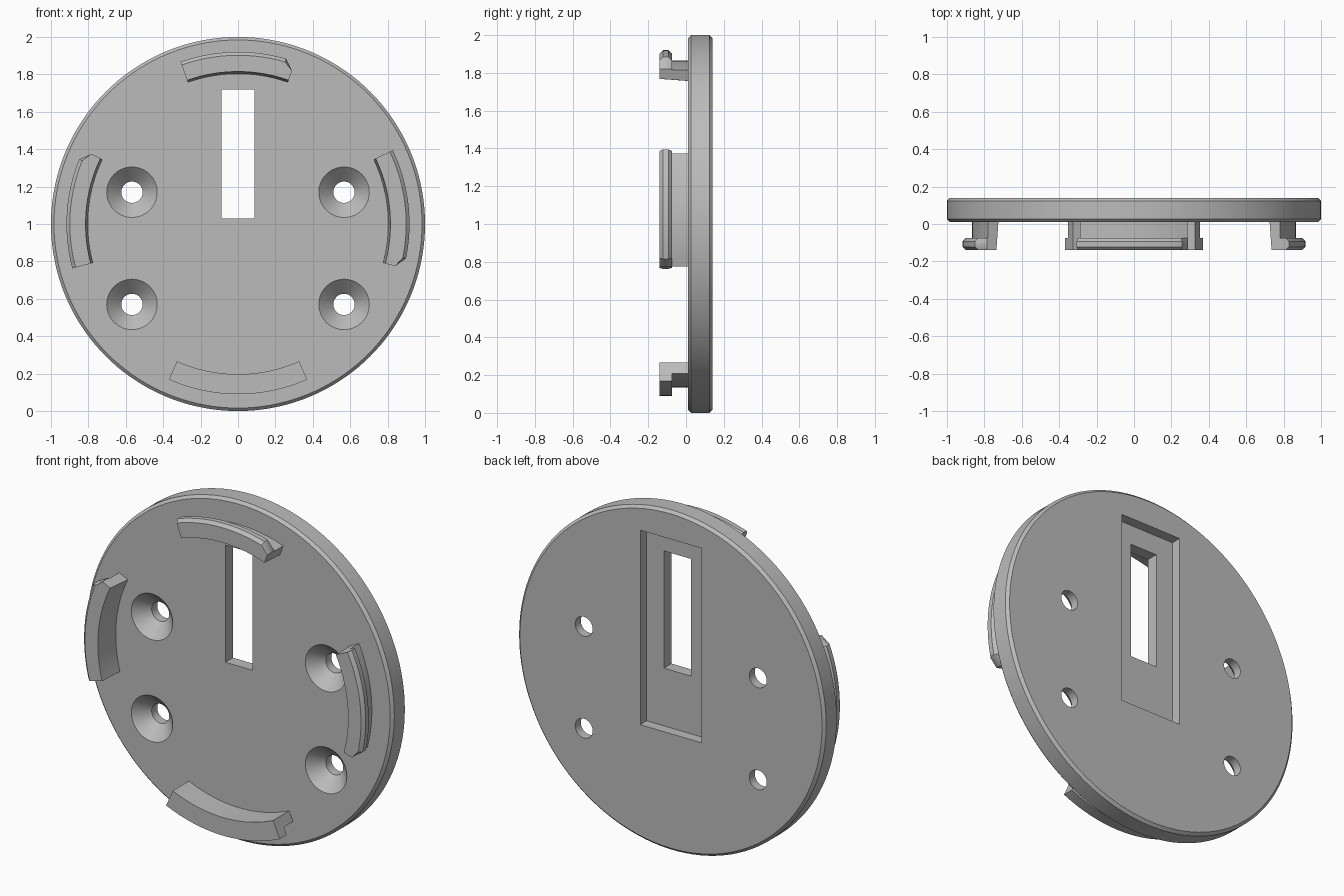
import bpy, bmesh
from math import sin, cos, radians, pi

if "Cube" in bpy.data.objects:
    bpy.data.objects.remove(bpy.data.objects["Cube"], do_unlink=True)

grey = bpy.data.materials.new("plain grey")
grey.use_nodes = True
colour = (0.5, 0.5, 0.5, 1)
grey.diffuse_color = colour
grey.node_tree.nodes["Principled BSDF"].inputs["Base Color"].default_value = colour

CENTRE_Z = 1.0
FRONT, BACK = 0.01, 0.14


def loft(name, sections):
    """Skin closed sections of equal point count and cap both ends."""
    bm = bmesh.new()
    rings = [[bm.verts.new(p) for p in s] for s in sections]
    n = len(rings[0])
    for a, b in zip(rings, rings[1:]):
        for i in range(n):
            j = (i + 1) % n
            bm.faces.new((a[i], a[j], b[j], b[i]))
    bm.faces.new(rings[0])
    bm.faces.new(rings[-1])
    bmesh.ops.recalc_face_normals(bm, faces=bm.faces[:])
    mesh = bpy.data.meshes.new(name)
    bm.to_mesh(mesh)
    bm.free()
    mesh.materials.append(grey)
    obj = bpy.data.objects.new(name, mesh)
    bpy.context.collection.objects.link(obj)
    return obj


def lathe(name, profile, x=0.0, z=CENTRE_Z, segments=48):
    """Turn (radius, y) points about an axis along y."""
    angles = [2 * pi * i / segments for i in range(segments)]
    return loft(name, [[(x + r * cos(a), y, z + r * sin(a)) for a in angles]
                       for r, y in profile])


def block(name, half_width, z0, z1, y0, y1):
    corners = [(-half_width, z0), (half_width, z0), (half_width, z1), (-half_width, z1)]
    return loft(name, [[(x, y, z) for x, z in corners] for y in (y0, y1)])


def smooth(obj):
    bpy.ops.object.select_all(action='DESELECT')
    obj.select_set(True)
    bpy.context.view_layer.objects.active = obj
    bpy.ops.object.shade_smooth_by_angle(angle=radians(25))


# Round base plate with chamfered rims
c = 0.016
plate = lathe("base_plate", [(1 - c, FRONT), (1, FRONT + c), (1, BACK - c), (1 - c, BACK)],
              segments=144)

# Cutters: through slot, rear recess and countersunk screw holes
cutters = [block("slot_cutter", 0.088, 1.03, 1.72, -0.1, 0.3),
           block("recess_cutter", 0.2, 0.69, 1.835, BACK - 0.06, 0.3)]
for x in (-0.567, 0.567):
    for z in (0.57, 1.17):
        cutters.append(lathe("screw_hole_cutter",
                             [(0.145, FRONT - 0.01), (0.057, FRONT + 0.078), (0.057, 0.3)],
                             x, z))
for cutter in cutters:
    cutter.hide_render = True
    mod = plate.modifiers.new("cut", 'BOOLEAN')
    mod.operation = 'DIFFERENCE'
    mod.solver = 'EXACT'
    mod.object = cutter
cut_mesh = bpy.data.meshes.new_from_object(
    plate.evaluated_get(bpy.context.evaluated_depsgraph_get()))
plate.modifiers.clear()
plate.data = cut_mesh
for cutter in cutters:
    bpy.data.objects.remove(cutter, do_unlink=True)
smooth(plate)


# Curved hooked clips on the front face
def clip(name, start, end, outer, edge, lead_in):
    inner, stem, lip, tip = 0.803, 0.865, -0.075, -0.14
    profile = [(inner, FRONT + 0.004), (stem, FRONT + 0.004), (stem, lip)]
    if edge:
        profile += [(outer - edge, lip), (outer, lip - edge),
                    (outer, tip + edge), (outer - edge, tip),
                    (inner + 0.012, tip)]
    else:
        profile += [(outer, lip), (outer, tip), (inner, tip)]
    steps = 24
    angles = [start + (end - start) * i / steps for i in range(steps + 1)]
    if lead_in:
        angles[1:3] = [start + lead_in]
    sections = []
    for a in angles:
        limit = 0.87 if lead_in and a == start else outer
        t = radians(a)
        sections.append([(min(r, limit) * cos(t), y, CENTRE_Z + min(r, limit) * sin(t))
                         for r, y in profile])
    smooth(loft(name, sections))


clip("left_clip", -15, 25.5, 0.917, 0.018, 3.4)
clip("top_clip", 70.6, 109.5, 0.92, 0.018, 3.2)
clip("right_clip", 154.5, 195, 0.917, 0.018, 3.4)
clip("bottom_clip", 246, 294, 0.91, 0, 0)
